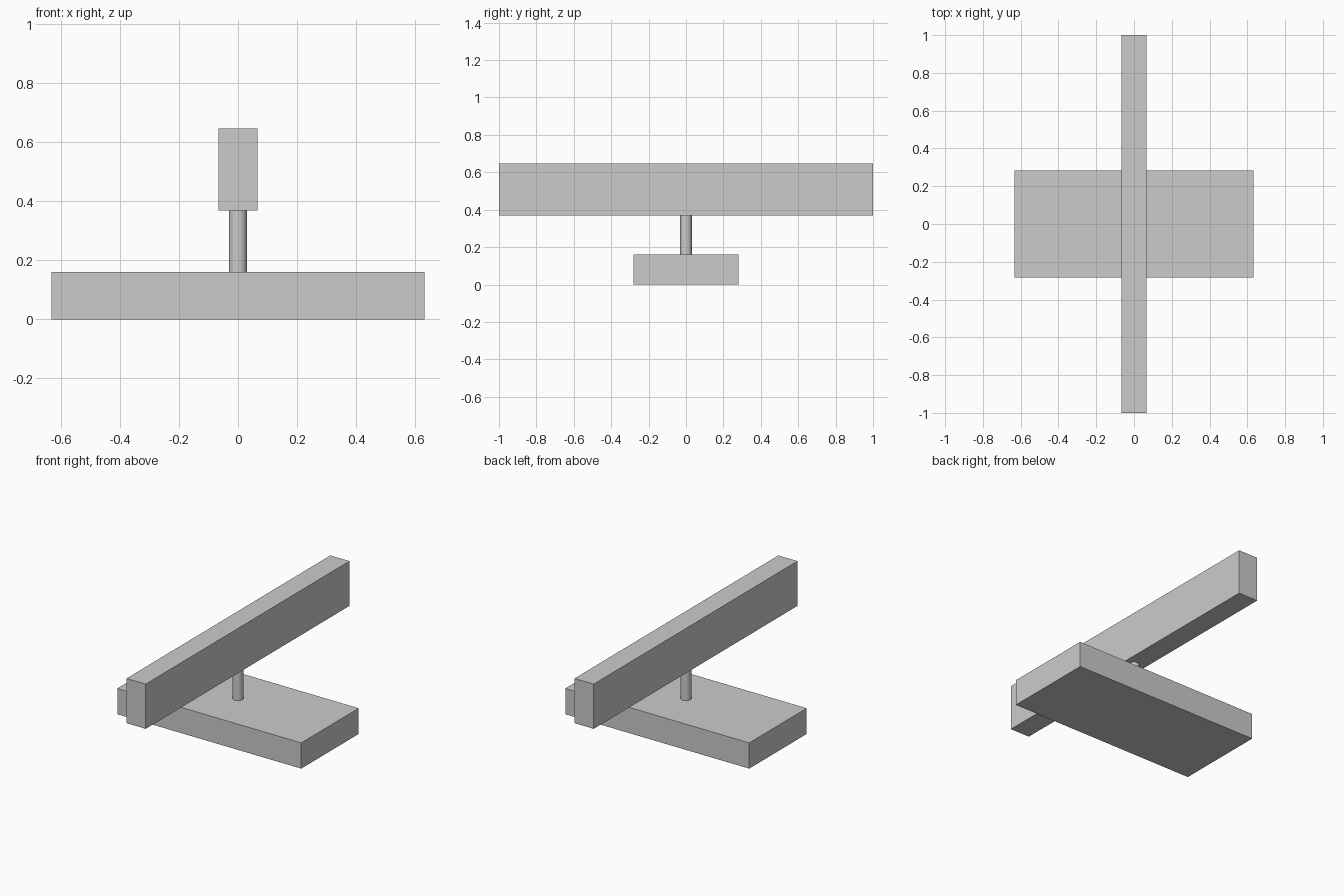
import bpy
import math

if "Cube" in bpy.data.objects:
    bpy.data.objects.remove(bpy.data.objects["Cube"])


def box(name, size, z_bottom):
    """Centred block standing on z_bottom."""
    bpy.ops.mesh.primitive_cube_add(size=1, location=(0, 0, z_bottom + size[2] / 2))
    obj = bpy.context.object
    obj.name = name
    obj.scale = size
    bpy.ops.object.transform_apply(location=False, rotation=False, scale=True)
    return obj


BASE_TOP = 0.16
BEAM_BOTTOM = 0.37

# Wide slab on the ground
box("base", (1.264, 0.564, BASE_TOP), 0)

# Long beam crossing over the base
box("beam", (0.132, 2.0, 0.278), BEAM_BOTTOM)

# Round post joining the base and the beam
bpy.ops.mesh.primitive_cylinder_add(
    vertices=32, radius=0.031, depth=BEAM_BOTTOM - BASE_TOP,
    location=(0, 0, (BASE_TOP + BEAM_BOTTOM) / 2))
bpy.context.object.name = "post"
bpy.ops.object.shade_smooth_by_angle(angle=math.radians(30))
